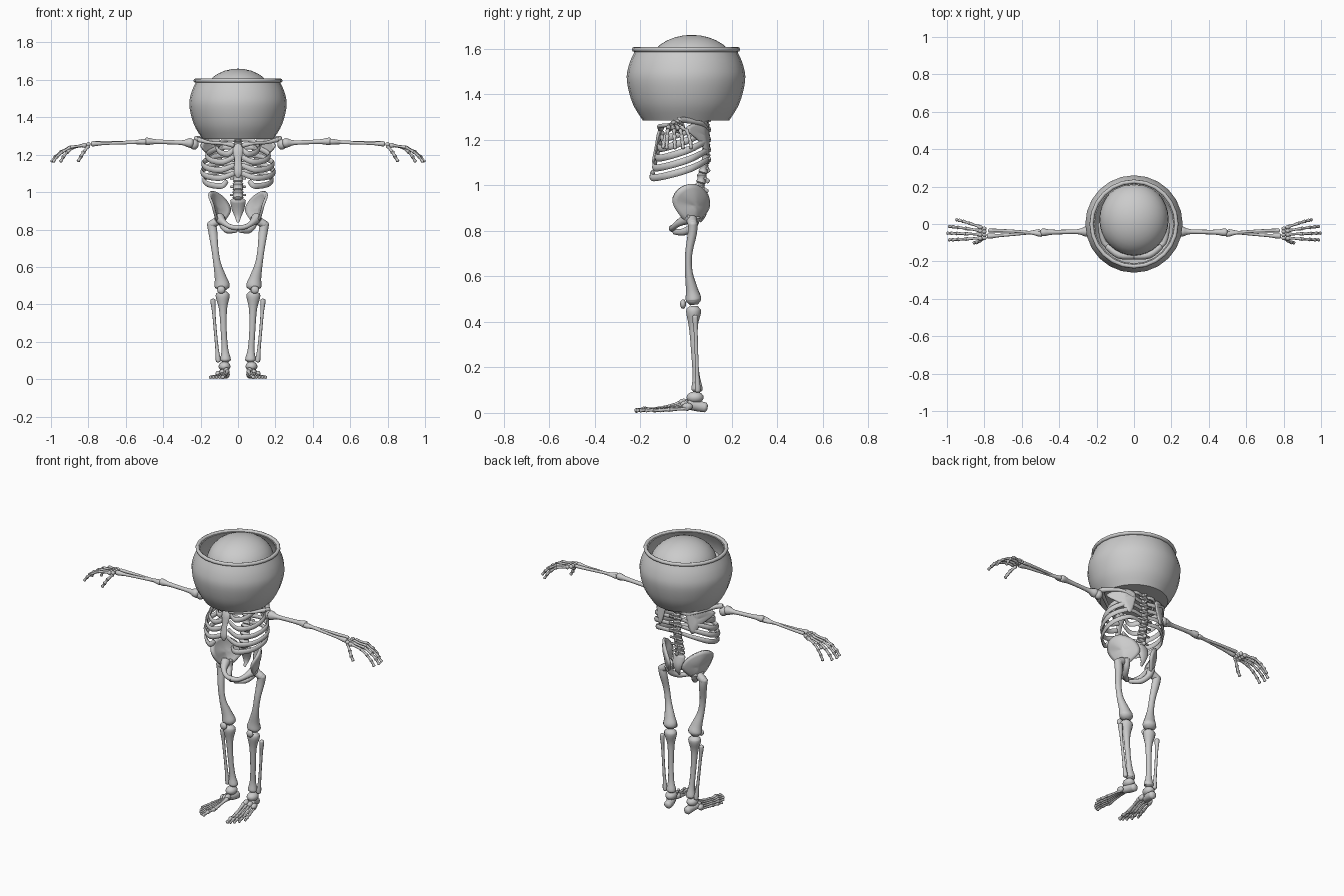
import bpy, bmesh, math
from mathutils import Vector, Matrix

cube = bpy.data.objects.get("Cube")
if cube:
    bpy.data.objects.remove(cube, do_unlink=True)

GREY = (0.6, 0.6, 0.6, 1)
bone_grey = bpy.data.materials.new("bone_grey")
bone_grey.use_nodes = True
bone_grey.diffuse_color = GREY
bone_grey.node_tree.nodes["Principled BSDF"].inputs["Base Color"].default_value = GREY


def finish(name, bm, mirror=True, thickness=0):
    """Turn a bmesh into a smooth shaded object, mirrored across x if paired."""
    bmesh.ops.recalc_face_normals(bm, faces=bm.faces)
    mesh = bpy.data.meshes.new(name)
    bm.to_mesh(mesh)
    bm.free()
    obj = bpy.data.objects.new(name, mesh)
    bpy.context.collection.objects.link(obj)
    mesh.materials.append(bone_grey)
    bpy.ops.object.select_all(action='DESELECT')
    obj.select_set(True)
    bpy.context.view_layer.objects.active = obj
    bpy.ops.object.shade_smooth_by_angle(angle=math.radians(50))
    if thickness:
        solid = obj.modifiers.new("thickness", 'SOLIDIFY')
        solid.thickness, solid.offset = thickness, 0
    if mirror:
        obj.modifiers.new("mirror", 'MIRROR').use_mirror_merge = False
    return obj


def catmull(points, steps, closed=False):
    """Smooth path through points of any dimension."""
    pts = [Vector(p) for p in points]
    pts = [pts[-1]] + pts + pts[:2] if closed else [pts[0]] + pts + [pts[-1]]
    path = []
    for a, b, c, d in zip(pts, pts[1:], pts[2:], pts[3:]):
        for k in range(steps):
            t = k / steps
            path.append(b + ((c - a) * t + (a * 2 - b * 5 + c * 4 - d) * t**2
                             + (b * 3 - a - c * 3 + d) * t**3) / 2)
    return path if closed else path + [pts[-1]]


def loft(bm, points, flat=1, steps=4, sides=10):
    """Tube along (x, y, z, radius) points; flat scales its upper axis."""
    path = catmull(points, steps)
    for end, nxt in ((0, 1), (-1, -2)):
        out = (path[end] - path[nxt]).xyz.normalized() * path[end].w * 0.4
        cap = Vector((*(path[end].xyz + out), path[end].w * 0.55))
        path.insert(0 if end == 0 else len(path), cap)
    whole = (path[-1] - path[0]).xyz.normalized()
    ref = Vector((0, 1, 0)) if abs(whole.z) > 0.8 else Vector((0, 0, 1))
    rings = []
    for i, p in enumerate(path):
        along = (path[min(i + 1, len(path) - 1)] - path[max(i - 1, 0)]).xyz.normalized()
        side = along.cross(ref).normalized()
        top = side.cross(along)
        ring = []
        for s in range(sides):
            a = math.tau * s / sides
            ring.append(bm.verts.new(p.xyz + (side * math.cos(a) + top * math.sin(a) * flat) * p.w))
        rings.append(ring)
    for low, high in zip(rings, rings[1:]):
        for s in range(sides):
            n = (s + 1) % sides
            bm.faces.new((low[s], low[n], high[n], high[s]))
    bm.faces.new(rings[0])
    bm.faces.new(rings[-1])


def long_bone(bm, start, end, shaft, knob_a, knob_b, bow=(0, 0, 0), steps=3, sides=10):
    """Shaft with a knob at both ends, bowed in the middle."""
    a, b, bow = Vector(start), Vector(end), Vector(bow)
    profile = ((0.03, knob_a), (0.09, knob_a), (0.22, shaft * 1.15), (0.5, shaft),
               (0.78, shaft * 1.15), (0.91, knob_b), (0.97, knob_b))
    loft(bm, [(*(a.lerp(b, t) + bow * (4 * t * (1 - t))), r) for t, r in profile], 1, steps, sides)


def chain(bm, joints, r):
    """Row of small bones through the joints."""
    for a, b in zip(joints, joints[1:]):
        long_bone(bm, a, b, r * 0.65, r, r * 0.9, steps=1, sides=8)


def ball(bm, centre, size, segments=16):
    matrix = Matrix.Translation(centre) @ Matrix.Diagonal((*size, 1))
    bmesh.ops.create_uvsphere(bm, u_segments=segments, v_segments=segments // 2, radius=1, matrix=matrix)


def plate(bm, outline, bulge, rings=5):
    """Dished plate filling a smooth closed outline."""
    edge = catmull(outline, 4, True)
    centre, bulge = sum(edge, Vector((0, 0, 0))) / len(edge), Vector(bulge)
    loops = [[bm.verts.new(centre.lerp(p, k / rings) + bulge * (1 - (k / rings)**2)) for p in edge]
             for k in range(1, rings + 1)]
    hub = bm.verts.new(centre + bulge)
    for s in range(len(edge)):
        n = (s + 1) % len(edge)
        bm.faces.new((hub, loops[0][s], loops[0][n]))
        for inner, outer in zip(loops, loops[1:]):
            bm.faces.new((inner[s], outer[s], outer[n], inner[n]))


# Bowl around the head, with a rolled rim
bm = bmesh.new()
outer = catmull([(0.19, 1.285), (0.235, 1.36), (0.26, 1.46), (0.25, 1.53), (0.222, 1.595)], 4)
inner = [(r - 0.012, max(z, 1.297)) for r, z in reversed(outer)]
profile = [(0, 1.285)] + [tuple(p) for p in outer] + inner + [(0, 1.297)]
verts = [bm.verts.new((r, 0, z)) for r, z in profile]
edges = [bm.edges.new(pair) for pair in zip(verts, verts[1:])]
bmesh.ops.spin(bm, geom=verts + edges, axis=(0, 0, 1), cent=(0, 0, 0), angle=math.tau, steps=24)
bmesh.ops.remove_doubles(bm, verts=bm.verts, dist=0.0005)
finish("bowl", bm, False)
bpy.ops.mesh.primitive_torus_add(major_radius=0.227, minor_radius=0.011, major_segments=24,
                                 minor_segments=8, location=(0, 0, 1.596))
rim = bpy.context.object
rim.name = "bowl_rim"
rim.data.materials.append(bone_grey)
bpy.ops.object.shade_smooth_by_angle(angle=math.radians(50))

# Skull inside the bowl
bm = bmesh.new()
ball(bm, (0, 0.025, 1.515), (0.185, 0.195, 0.145), 32)
ball(bm, (0, -0.08, 1.4), (0.1, 0.1, 0.09))
finish("skull", bm, False)
bm = bmesh.new()
loft(bm, [(0, -0.17, 1.5, 0.02), (0.08, -0.165, 1.51, 0.02), (0.14, -0.12, 1.5, 0.018)])
loft(bm, [(0.08, -0.15, 1.43, 0.018), (0.16, -0.1, 1.44, 0.014), (0.18, 0, 1.46, 0.014)])
finish("brow_and_cheekbones", bm)

# Spine
bm = bmesh.new()
for i in range(8):
    z = 0.985 + i * 0.044
    y = 0.06 + 0.028 * min(1, i / 3)
    r = 0.03 - 0.0014 * i
    loft(bm, [(0, y - 0.004, z - 0.016, r), (0, y, z, r * 0.85), (0, y, z + 0.016, r)], 0.8, 2)
    loft(bm, [(0, y + 0.01, z, 0.009), (0, min(y + 0.035, 0.1), z - 0.014, 0.007)], 1.5, 2, 6)
    loft(bm, [(-0.04, y + 0.015, z, 0.007), (0.04, y + 0.015, z, 0.007)], 1, 2, 6)
finish("vertebrae", bm, False)

# Ribcage: flat bands from spine to breastbone
bm = bmesh.new()
for i in range(5):
    z = 1.28 - 0.043 * i
    w = (0.11, 0.165, 0.185, 0.19, 0.18)[i]
    f = -0.105 - 0.011 * i
    reach = 0.02 if i < 4 else 0.06
    loft(bm, [(0.015, 0.085, z, 0.006), (w * 0.6, 0.09, z, 0.007), (w, 0.02, z - 0.035, 0.008),
              (w * 0.9, f * 0.55, z - 0.065, 0.008), (w * 0.5, f, z - 0.075, 0.008),
              (reach, f + 0.005, z - 0.05, 0.007)], 1.9, 5, 8)
finish("ribs", bm)
bm = bmesh.new()
loft(bm, [(0, -0.11, 1.25, 0.02), (0, -0.118, 1.22, 0.028), (0, -0.13, 1.17, 0.018),
          (0, -0.14, 1.11, 0.022), (0, -0.14, 1.08, 0.01)], 0.4)
finish("breastbone", bm, False)

# Shoulders
bm = bmesh.new()
loft(bm, [(0.025, -0.11, 1.25, 0.014), (0.08, -0.115, 1.26, 0.009), (0.15, -0.07, 1.265, 0.009),
          (0.21, -0.03, 1.28, 0.013)])
finish("collarbones", bm)
bm = bmesh.new()
plate(bm, [(0.2, 0, 1.25), (0.14, 0.07, 1.28), (0.075, 0.095, 1.27), (0.08, 0.1, 1.2),
           (0.11, 0.095, 1.13), (0.15, 0.06, 1.19)], (0.006, 0.01, 0))
finish("shoulder_blades", bm, thickness=0.008)
bm = bmesh.new()
loft(bm, [(0.08, 0.095, 1.24, 0.008), (0.15, 0.07, 1.27, 0.01), (0.2, 0, 1.285, 0.013),
          (0.225, -0.03, 1.285, 0.015)])
finish("shoulder_blade_ridges", bm)

# Arms
bm = bmesh.new()
long_bone(bm, (0.24, -0.04, 1.262), (0.5, -0.045, 1.272), 0.012, 0.026, 0.02)
ball(bm, (0.235, -0.03, 1.255), (0.025, 0.025, 0.028))
finish("upper_arms", bm)
bm = bmesh.new()
long_bone(bm, (0.495, -0.038, 1.267), (0.79, -0.065, 1.258), 0.008, 0.012, 0.014, (0, -0.004, 0))
long_bone(bm, (0.485, -0.055, 1.27), (0.785, -0.035, 1.262), 0.008, 0.015, 0.01, (0, 0.006, 0))
finish("forearms", bm)

# Hands
bm = bmesh.new()
for i in range(4):
    ball(bm, (0.8, -0.075 + 0.017 * i, 1.255), (0.013, 0.011, 0.013), 10)
    ball(bm, (0.822, -0.077 + 0.02 * i, 1.25), (0.014, 0.012, 0.013), 10)
finish("wrists", bm)
bm = bmesh.new()
for i, length in enumerate((0.95, 1, 0.95, 0.72)):
    y, spread = -0.075 + 0.02 * i, -0.01 + 0.016 * i
    chain(bm, [(0.825 + reach * length, y + spread * t, z) for reach, t, z in
               ((0, 0, 1.25), (0.075, 0.5, 1.24), (0.12, 0.75, 1.215),
                (0.15, 0.9, 1.19), (0.172, 1, 1.162))], 0.01)
chain(bm, [(0.8, -0.075, 1.245), (0.825, -0.09, 1.215), (0.84, -0.098, 1.19), (0.855, -0.1, 1.165)], 0.011)
finish("fingers", bm)

# Pelvis
bm = bmesh.new()
plate(bm, [(0.135, -0.06, 0.93), (0.153, -0.03, 0.985), (0.13, 0.03, 1.005), (0.075, 0.085, 0.97),
           (0.04, 0.1, 0.91), (0.06, 0.07, 0.86), (0.09, 0.03, 0.83), (0.115, -0.02, 0.86)],
      (0.014, 0.016, -0.008))
finish("hip_wings", bm, thickness=0.014)
bm = bmesh.new()
loft(bm, [(0.1, 0.02, 0.86, 0.03), (0.075, -0.03, 0.835, 0.016), (0.04, -0.055, 0.815, 0.013), (0, -0.06, 0.81, 0.016)])
loft(bm, [(0.09, 0.04, 0.86, 0.024), (0.08, 0.03, 0.82, 0.018), (0.055, -0.01, 0.795, 0.016), (0.01, -0.05, 0.795, 0.012)])
finish("pubic_arches", bm)
bm = bmesh.new()
loft(bm, [(0, 0.065, 0.955, 0.042), (0, 0.08, 0.91, 0.034), (0, 0.08, 0.87, 0.018), (0, 0.065, 0.84, 0.007)], 0.5)
finish("sacrum", bm, False)

# Legs
bm = bmesh.new()
loft(bm, [(0.143, 0.03, 0.835, 0.024), (0.135, 0.028, 0.79, 0.024), (0.124, 0.012, 0.7, 0.019), (0.112, 0.012, 0.62, 0.02),
          (0.094, 0.025, 0.545, 0.031), (0.086, 0.032, 0.505, 0.041), (0.085, 0.034, 0.49, 0.038)], 0.85, 5, 14)
loft(bm, [(0.145, 0.03, 0.825, 0.022), (0.105, 0.025, 0.848, 0.024)])
finish("thighs", bm)
bm = bmesh.new()
ball(bm, (0.09, -0.013, 0.478), (0.022, 0.013, 0.021))
finish("kneecaps", bm)
bm = bmesh.new()
loft(bm, [(0.082, 0.034, 0.455, 0.036), (0.082, 0.033, 0.435, 0.036), (0.08, 0.032, 0.37, 0.021), (0.076, 0.038, 0.25, 0.016),
          (0.07, 0.045, 0.16, 0.018), (0.067, 0.048, 0.11, 0.028), (0.067, 0.048, 0.1, 0.026)], 0.9, 5, 14)
finish("shins", bm)
bm = bmesh.new()
long_bone(bm, (0.135, 0.04, 0.435), (0.104, 0.052, 0.085), 0.008, 0.013, 0.013, (0.002, 0, 0))
finish("calf_bones", bm)

# Feet
bm = bmesh.new()
ball(bm, (0.072, 0.04, 0.068), (0.032, 0.038, 0.026))
loft(bm, [(0.066, 0.085, 0.024, 0.023), (0.07, 0.05, 0.03, 0.024), (0.082, 0.01, 0.036, 0.022)])
for i in range(3):
    ball(bm, (0.062 + 0.022 * i, -0.01 + 0.008 * i, 0.046 - 0.009 * i), (0.016, 0.024, 0.017), 10)
finish("heels_and_ankles", bm)
bm = bmesh.new()
for i in range(5):
    base = Vector((0.056 + 0.013 * i, -0.02 + 0.008 * i, 0.043 - 0.006 * i))
    tip = Vector((0.082 + 0.0165 * i, -0.222 + 0.005 * i * i, 0.01))
    joints = [base.lerp(tip, t) for t in (0, 0.55, 0.8, 1)]
    joints[1].z = 0.014
    chain(bm, joints, 0.012 if i == 0 else 0.0095)
finish("toes", bm)
